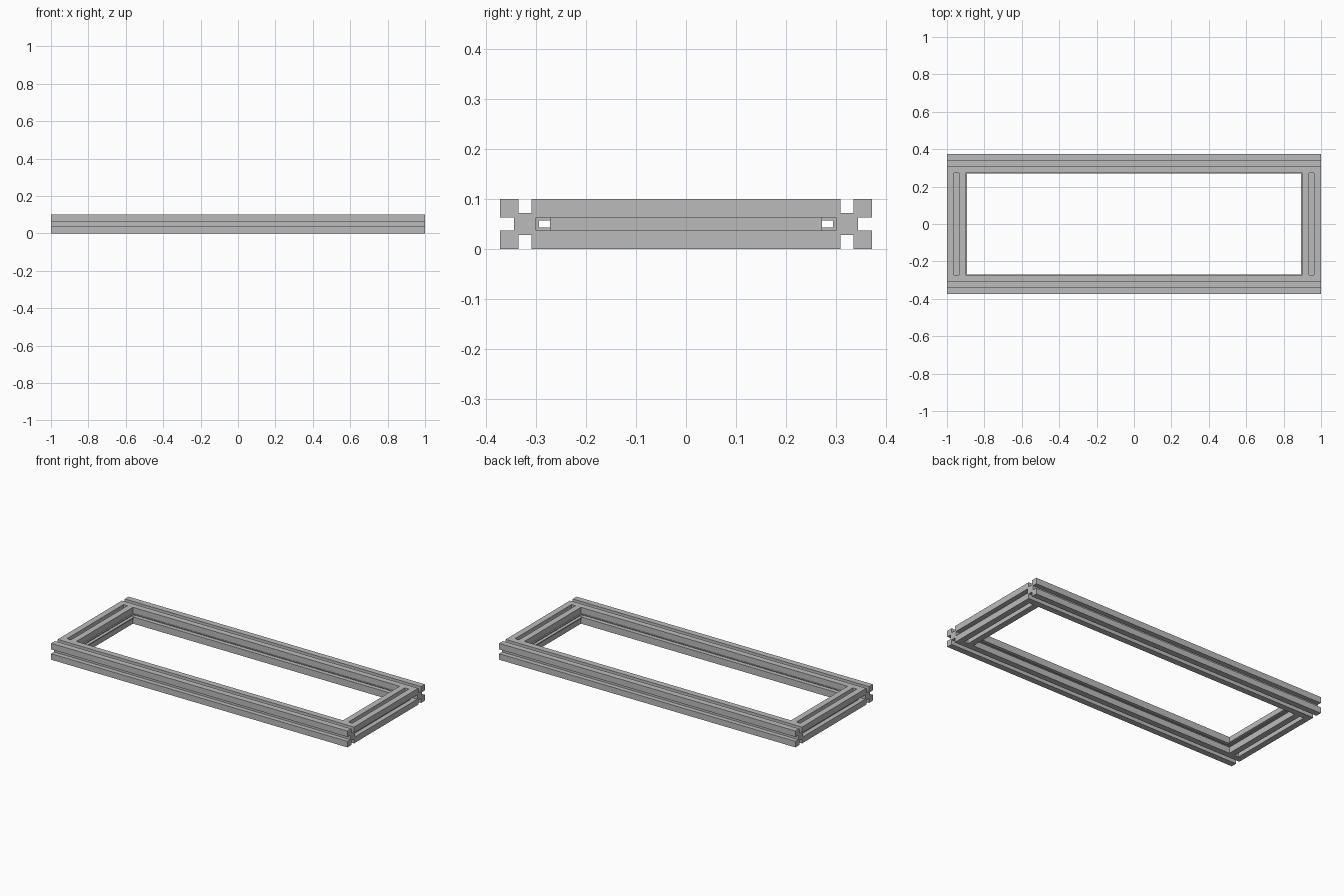
import bpy, bmesh, math
from mathutils import Matrix, Vector

if "Cube" in bpy.data.objects:
    bpy.data.objects.remove(bpy.data.objects["Cube"], do_unlink=True)

HALF = 0.05       # half width of the square bar
SLOT = 0.0133     # half width of each slot
DEPTH = 0.028     # depth of each slot
WALL = 0.006      # gasket wall thickness
OUT_X, OUT_Y = 1.0, 0.373
IN_Y = OUT_Y - 2 * HALF

grey = bpy.data.materials.new("aluminium_grey")
grey.use_nodes = True
colour = (0.5, 0.5, 0.5, 1)
grey.diffuse_color = colour
grey.node_tree.nodes["Principled BSDF"].inputs["Base Color"].default_value = colour


def extrude(name, profile, length, angle, centre):
    """Sweep a (y, z) profile along x, then turn it about z and place it."""
    bm = bmesh.new()
    face = bm.faces.new([bm.verts.new((-length / 2, y, z)) for y, z in profile])
    swept = bmesh.ops.extrude_face_region(bm, geom=[face], use_keep_orig=True)
    moved = [v for v in swept["geom"] if isinstance(v, bmesh.types.BMVert)]
    bmesh.ops.translate(bm, vec=(length, 0, 0), verts=moved)
    bmesh.ops.recalc_face_normals(bm, faces=bm.faces)
    bm.transform(Matrix.Translation(centre) @ Matrix.Rotation(angle, 4, "Z"))
    mesh = bpy.data.meshes.new(name)
    bm.to_mesh(mesh)
    bm.free()
    mesh.materials.append(grey)
    obj = bpy.data.objects.new(name, mesh)
    bpy.context.collection.objects.link(obj)


def bar_profile():
    """One slotted side, repeated around the square."""
    floor = HALF - DEPTH
    side = [(-HALF, HALF), (-SLOT, HALF), (-SLOT, floor), (SLOT, floor), (SLOT, HALF)]
    return [Matrix.Rotation(-k * math.pi / 2, 2) @ Vector(p)
            for k in range(4) for p in side]


def gasket_profile(lip):
    """U channel lining the inner slot, open toward +y."""
    base, tip, inner = HALF - DEPTH, HALF + lip, SLOT - WALL
    half = [(base + WALL, inner), (tip, inner), (tip, SLOT), (base, SLOT)]
    return half + [(y, -z) for y, z in reversed(half)]


# Four bars: the long pair runs full length, the short pair fits between
long_y, short_x = OUT_Y - HALF, OUT_X - HALF
sides = [
    ("front", 2 * OUT_X, 2 * (OUT_X - 2 * HALF), 0, (0, -long_y, HALF), 0.003),
    ("back", 2 * OUT_X, 2 * (OUT_X - 2 * HALF), math.pi, (0, long_y, HALF), 0.003),
    ("left", 2 * IN_Y, 2 * IN_Y, math.pi / 2, (short_x, 0, HALF), 0.008),
    ("right", 2 * IN_Y, 2 * IN_Y, -math.pi / 2, (-short_x, 0, HALF), 0.008),
]
for side, bar_len, gasket_len, angle, centre, lip in sides:
    extrude(side + "_bar", bar_profile(), bar_len, angle, centre)
    extrude(side + "_gasket", gasket_profile(lip), gasket_len, angle, centre)
